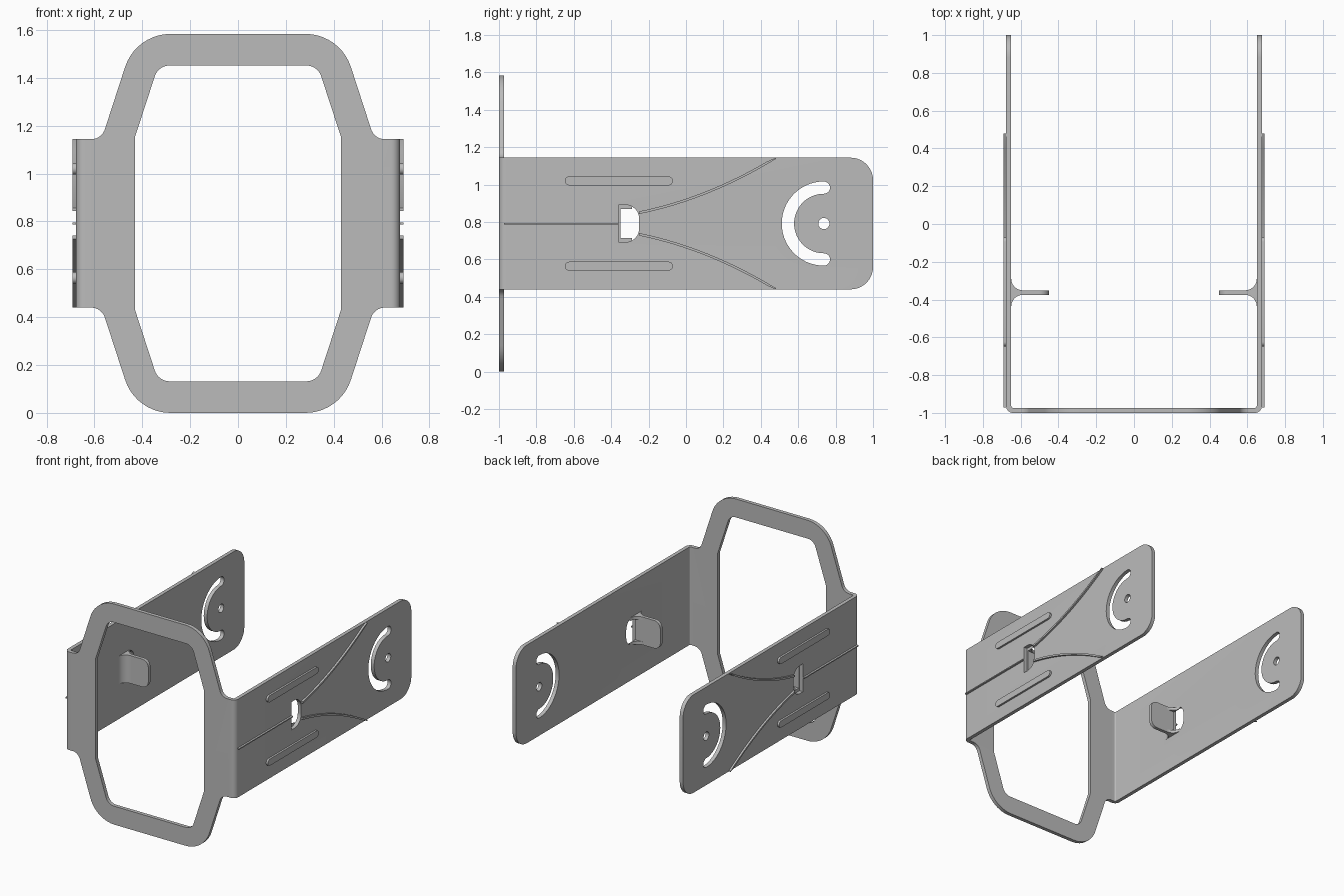
import bpy, bmesh, math
from mathutils import Vector

if "Cube" in bpy.data.objects:
    bpy.data.objects.remove(bpy.data.objects["Cube"])

ZC, HALF = 0.792, 0.352           # mid height and half height of the arms
IN, OUT, RIB = 0.650, 0.677, 0.691  # arm inner face, outer face, rib face
BX, BY = 0.640, -0.963            # bend centre
FRONT, FRONT_IN = -1.0, -0.973    # front plate faces

metal = bpy.data.materials.new("grey metal")
metal.diffuse_color = (0.5, 0.5, 0.5, 1)
metal.use_nodes = True
metal.node_tree.nodes["Principled BSDF"].inputs["Base Color"].default_value = metal.diffuse_color


def arc(cx, cy, r, a0, a1, n=12):
    return [(cx + r * math.cos(math.radians(a0 + (a1 - a0) * i / n)),
             cy + r * math.sin(math.radians(a0 + (a1 - a0) * i / n))) for i in range(n + 1)]


def rounded(corners, n=10):
    """Polygon from (u, v, radius) corners with filleted corners."""
    out = []
    for i, (u, v, r) in enumerate(corners):
        p = Vector((u, v))
        if r == 0:
            out.append((u, v))
            continue
        a = (Vector(corners[i - 1][:2]) - p).normalized()
        b = (Vector(corners[(i + 1) % len(corners)][:2]) - p).normalized()
        half = a.angle(b) / 2
        c = p + (a + b).normalized() * (r / math.sin(half))
        start = p + a * (r / math.tan(half)) - c
        end = p + b * (r / math.tan(half)) - c
        a0 = math.atan2(start.y, start.x)
        turn = math.atan2(start.x * end.y - start.y * end.x, start.dot(end))
        out += [(c.x + r * math.cos(a0 + turn * k / n),
                 c.y + r * math.sin(a0 + turn * k / n)) for k in range(n + 1)]
    return out


def slab(bm, loops, lo, hi, place):
    """Add a flat plate with holes, lo..hi thick, put in space by place(u, v, w)."""
    cu = bpy.data.curves.new("outline", 'CURVE')
    cu.dimensions, cu.fill_mode, cu.extrude = '2D', 'BOTH', (hi - lo) / 2
    for loop in loops:
        sp = cu.splines.new('POLY')
        sp.points.add(len(loop) - 1)
        for p, (u, v) in zip(sp.points, loop):
            p.co = (u, v, 0, 1)
        sp.use_cyclic_u = True
    ob = bpy.data.objects.new("outline", cu)
    bpy.context.collection.objects.link(ob)
    me = bpy.data.meshes.new_from_object(ob)
    for v in me.vertices:
        v.co = place(v.co.x, v.co.y, v.co.z + (lo + hi) / 2)
    bm.from_mesh(me)
    bpy.data.objects.remove(ob)
    bpy.data.curves.remove(cu)
    bpy.data.meshes.remove(me)


def finish(bm, name):
    bmesh.ops.remove_doubles(bm, verts=bm.verts[:], dist=1e-4)
    bmesh.ops.recalc_face_normals(bm, faces=bm.faces[:])
    me = bpy.data.meshes.new(name)
    bm.to_mesh(me)
    bm.free()
    me.materials.append(metal)
    ob = bpy.data.objects.new(name, me)
    bpy.context.collection.objects.link(ob)
    bpy.ops.object.select_all(action='DESELECT')
    ob.select_set(True)
    bpy.context.view_layer.objects.active = ob
    bpy.ops.object.shade_smooth_by_angle(angle=math.radians(30))


def side(s):      # (y, z) outlines, thickness along x
    return lambda u, v, w: (s * w, u, v)


def flat(s):      # (x, y) outlines, thickness along z
    return lambda u, v, w: (s * u, v, w)


def front(s):     # (x, z) outlines, thickness along y
    return lambda u, v, w: (s * u, w, v)


def four_way(quarter):
    """Mirror the upper right quarter (dz above the middle) into a full loop."""
    q = [(x, z, r) for x, z, r in quarter]
    right = q + [(x, -z, r) for x, z, r in reversed(q)]
    full = right + [(-x, z, r) for x, z, r in reversed(right)]
    return rounded([(x, ZC + z, r) for x, z, r in full])


# Folded sheet: front ring, two bends, two arms
sheet = bmesh.new()
ring = four_way([(0.427, 0.792, 0.20), (0.57, HALF, 0.06), (BX, HALF, 0)])
opening = four_way([(0.333, 0.66, 0.065), (0.43, 0.363, 0)])
slab(sheet, [ring, opening], FRONT, FRONT_IN, front(1))

arm = rounded([(BY, ZC - HALF, 0), (1, ZC - HALF, 0.12), (1, ZC + HALF, 0.12), (BY, ZC + HALF, 0)])
window = rounded([(-0.36, ZC - 0.10, 0), (-0.25, ZC - 0.10, 0.075),
                  (-0.25, ZC + 0.10, 0.075), (-0.36, ZC + 0.10, 0)])
PY = 0.737
slot = (arc(PY, ZC, 0.225, 90, 270, 36) + arc(PY, ZC - 0.192, 0.033, -90, 90, 10)[1:-1]
        + arc(PY, ZC, 0.159, 270, 90, 36) + arc(PY, ZC + 0.192, 0.033, -90, 90, 10)[1:-1])
pin_hole = arc(PY, ZC, 0.03, 0, 345, 23)
bend = arc(BX, BY, 0.037, 270, 360, 8) + arc(BX, BY, 0.010, 360, 270, 8)
for s in (1, -1):
    slab(sheet, [arm, window, slot, pin_hole], IN, OUT, side(s))
    slab(sheet, [bend], ZC - HALF, ZC + HALF, flat(s))
# weld the pieces and drop the hidden faces at the joints
bmesh.ops.remove_doubles(sheet, verts=sheet.verts[:], dist=1e-4)
hidden = [f for f in sheet.faces
          if all(abs(abs(v.co.x) - BX) < 1e-4 for v in f.verts)
          or all(abs(v.co.y - BY) < 1e-4 for v in f.verts)]
bmesh.ops.delete(sheet, geom=hidden, context='FACES_ONLY')
finish(sheet, "folded_bracket")


def curved_rib(d):
    """Thin curved strip from the window to the arm edge; d = 1 up, -1 down."""
    top, low = [], []
    for i in range(17):
        t = i / 16
        y = (1 - t) ** 2 * -0.25 + 2 * t * (1 - t) * 0.12 + t * t * 0.48
        z = (1 - t) ** 2 * 0.058 + 2 * t * (1 - t) * 0.133 + t * t * 0.352
        top.append((y, ZC + d * min(z + 0.007, HALF)))
        low.append((y, ZC + d * (z - 0.007)))
    return top + low[::-1]


for s, label in ((1, "right"), (-1, "left")):
    # Raised ribs
    ribs = bmesh.new()
    slab(ribs, [[(-0.972, ZC - 0.004), (-0.36, ZC - 0.004),
                 (-0.36, ZC + 0.004), (-0.972, ZC + 0.004)]], OUT, RIB, side(s))
    for d in (1, -1):
        slab(ribs, [curved_rib(d)], OUT, RIB, side(s))
    finish(ribs, label + "_ribs")

    # Long raised beads
    beads = bmesh.new()
    for d in (1, -1):
        z = ZC + d * 0.228
        slab(beads, [arc(-0.624, z, 0.024, 90, 270) + arc(-0.094, z, 0.024, -90, 90)],
             OUT, RIB, side(s))
    finish(beads, label + "_beads")

    # Inward tab with flared root
    tab = bmesh.new()
    slab(tab, [rounded([(IN, ZC - 0.10, 0), (0.45, ZC - 0.10, 0.05),
                        (0.45, ZC + 0.10, 0.05), (IN, ZC + 0.10, 0)])], -0.375, -0.351, front(s))
    flare = [(IN, -0.375)] + arc(0.588, -0.437, 0.062, 0, 90)
    slab(tab, [flare], ZC - 0.10, ZC + 0.10, flat(s))
    gusset = [(IN, -0.351)] + arc(0.588, -0.289, 0.062, 0, -90)
    for d in (1, -1):
        z0, z1 = sorted((ZC + d * 0.10, ZC + d * 0.078))
        slab(tab, [gusset], z0, z1, flat(s))
    finish(tab, label + "_tab")
